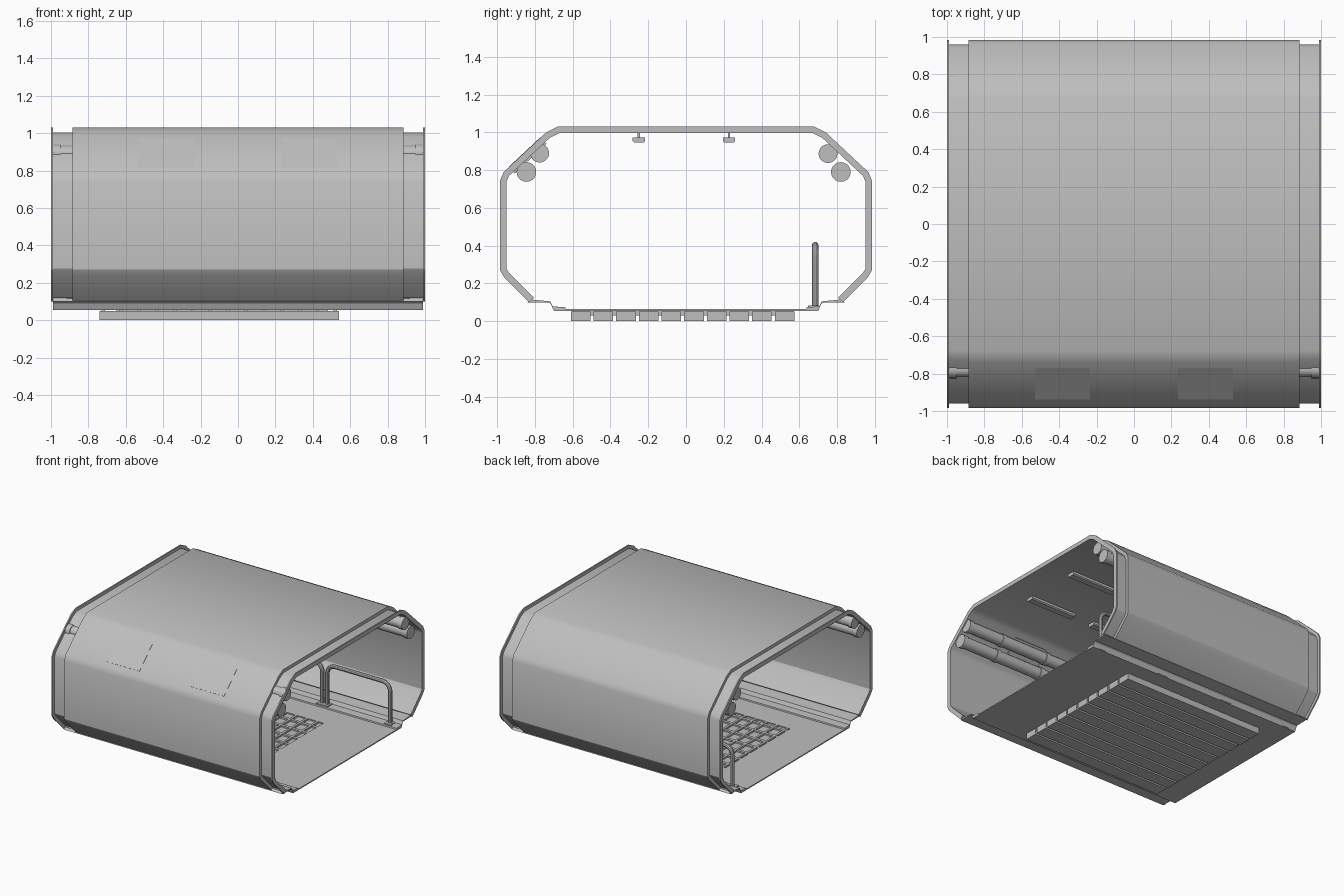
import bpy, bmesh, math
from mathutils import Vector

if "Cube" in bpy.data.objects:
    bpy.data.objects.remove(bpy.data.objects["Cube"])

mat = bpy.data.materials.new("plain_grey")
mat.diffuse_color = (0.52, 0.52, 0.52, 1)
mat.use_nodes = True
mat.node_tree.nodes["Principled BSDF"].inputs["Base Color"].default_value = mat.diffuse_color


def finish(name, bm, smooth=True):
    bmesh.ops.recalc_face_normals(bm, faces=bm.faces)
    me = bpy.data.meshes.new(name)
    bm.to_mesh(me)
    bm.free()
    ob = bpy.data.objects.new(name, me)
    bpy.context.collection.objects.link(ob)
    me.materials.append(mat)
    if smooth:
        bpy.context.view_layer.objects.active = ob
        ob.select_set(True)
        bpy.ops.object.shade_smooth_by_angle(angle=math.radians(28))
        ob.select_set(False)
    return ob


def add_box(bm, x0, x1, y0, y1, z0, z1):
    vs = bmesh.ops.create_cube(bm, size=1)["verts"]
    for v in vs:
        v.co = ((x0 + x1) / 2 + v.co.x * (x1 - x0),
                (y0 + y1) / 2 + v.co.y * (y1 - y0),
                (z0 + z1) / 2 + v.co.z * (z1 - z0))


def prism(bm, pts, x0, x1):
    """Extrude a closed (y, z) outline along x."""
    a = [bm.verts.new((x0, y, z)) for y, z in pts]
    b = [bm.verts.new((x1, y, z)) for y, z in pts]
    n = len(pts)
    for i in range(n):
        j = (i + 1) % n
        bm.faces.new((a[i], a[j], b[j], b[i]))
    bm.faces.new(a[::-1])
    bm.faces.new(b)


def tube(bm, path, r, sides=10):
    """Sweep a circle along a planar path in xz."""
    rings = []
    for i, p in enumerate(path):
        t = (path[min(i + 1, len(path) - 1)] - path[max(i - 1, 0)]).normalized()
        u = Vector((0, 1, 0))
        w = t.cross(u)
        rings.append([bm.verts.new(p + r * (math.cos(k * math.tau / sides) * u
                      + math.sin(k * math.tau / sides) * w)) for k in range(sides)])
    for a, b in zip(rings, rings[1:]):
        for k in range(sides):
            m = (k + 1) % sides
            bm.faces.new((a[k], a[m], b[m], b[k]))
    bm.faces.new(rings[0])
    bm.faces.new(rings[-1])


# Octagonal hull section, half profile from roof to sill
half = [(.68, 1.03), (.74, 1.0), (.965, .79), (.985, .745),
        (.985, .27), (.965, .235), (.83, .10)]
full = [Vector((-y, z)) for y, z in half[::-1]] + [Vector(p) for p in half]


def inset(d):
    out = []
    for i, p in enumerate(full):
        ns = []
        for a, b in ((i - 1, i), (i, i + 1)):
            if a >= 0 and b < len(full):
                t = (full[b] - full[a]).normalized()
                ns.append(Vector((t.y, -t.x)))
        n = sum(ns, Vector((0, 0))).normalized()
        out.append(p + n * d / n.dot(ns[0]))
    return out


def hull_band(name, x0, x1, d0, d1):
    bm = bmesh.new()
    outer, inner = inset(d0), inset(d1)
    rings = [[bm.verts.new((x, p.x, p.y)) for p in prof]
             for x, prof in ((x0, outer), (x1, outer), (x1, inner), (x0, inner))]
    for k in range(4):
        a, b = rings[k], rings[(k + 1) % 4]
        for i in range(len(a) - 1):
            bm.faces.new((a[i], a[i + 1], b[i + 1], b[i]))
    for e in (0, -1):
        bm.faces.new([r[e] for r in rings])
    return finish(name, bm)


hull_band("inner_skin", -.992, .992, .026, .034)
hull_band("outer_shell", -.885, .885, 0, .027)
for s, side in ((-1, "left"), (1, "right")):
    x = sorted((s * .99, s * 1.0))
    hull_band(side + "_end_flange", x[0], x[1], 0, .034)

# Stepped sills joining hull to floor
bm = bmesh.new()
for s in (-1, 1):
    prism(bm, [(s * y, z) for y, z in ((.84, .10), (.825, .115), (.72, .105), (.705, .078),
               (.64, .074), (.635, .055), (.70, .055), (.715, .09), (.725, .098))], -.99, .99)
finish("floor_sills", bm, False)

# Floor plates around the grate opening
GX0, GX1, GY = -.65, .48, .42
bm = bmesh.new()
add_box(bm, -.99, GX0, -.7, .7, .055, .064)
add_box(bm, GX1, .99, -.7, .7, .055, .064)
for s in (-1, 1):
    y = sorted((s * GY, s * .7))
    add_box(bm, GX0, GX1, y[0], y[1], .055, .064)
finish("floor_plate", bm, False)

# Underfloor grate: long slats with cross bars
bm = bmesh.new()
for i in range(10):
    y = -.61 + i * .12
    add_box(bm, -.74, .54, y, y + .104, 0, .05)
finish("grate_slats", bm, False)
bm = bmesh.new()
for i in range(14):
    x = -.73 + i * .0955
    add_box(bm, x, x + .018, -.6, .57, .03, .0555)
    if GX0 < x < GX1 - .02:
        add_box(bm, x, x + .018, -GY, GY, .05, .064)
for i in range(9):
    y = -.498 + i * .12
    if abs(y) < GY:
        add_box(bm, GX0, GX1, y - .012, y + .012, .05, .062)
finish("grate_cross_bars", bm, False)

# Service pipes with collars under the roof slopes
for name, y, z, r in (("front_upper_pipe", -.775, .89, .05), ("front_lower_pipe", -.845, .79, .052),
                      ("back_upper_pipe", .752, .887, .05), ("back_lower_pipe", .82, .79, .052)):
    bm = bmesh.new()
    tube(bm, [Vector((-.99, y, z)), Vector((.99, y, z))], r - .006, 20)
    for c in (-.97, -.645, -.22, .22, .645, .97):
        tube(bm, [Vector((c - .02, y, z)), Vector((c + .02, y, z))], r, 20)
    finish(name, bm)

# Hanging ceiling lamps
bm = bmesh.new()
for y in (-.25, .228):
    for x in (-.6, 0, .6):
        prism(bm, [(y - .032, .953), (y - .024, .945), (y + .024, .945), (y + .032, .953),
                   (y + .032, .973), (y - .032, .973)], x - .21, x + .21)
        for sx in (-.15, .15):
            add_box(bm, x + sx - .008, x + sx + .008, y - .006, y + .006, .97, 1.0)
finish("ceiling_lamps", bm, False)

# Handrails along the back wall
bm = bmesh.new()
for cx in (-.615, 0, .615):
    w, top, c = .285, .403, .07
    path = [Vector((cx - w, .684, .065))]
    for sx, a0 in ((-1, 180), (1, 90)):
        for k in range(6):
            a = math.radians(a0 - k * 18)
            path.append(Vector((cx + sx * (w - c) + c * math.cos(a), .684,
                                top - c + c * math.sin(a))))
    path.append(Vector((cx + w, .684, .065)))
    tube(bm, path, .017)
    for sx in (-w, w):
        add_box(bm, cx + sx - .03, cx + sx + .03, .645, .705, .06, .084)
finish("handrails", bm)

# Hatches set into the front roof slope
t = Vector((-.225, .21)).normalized()
n = Vector((-t.y, -t.x))
bm = bmesh.new()
mid = Vector((-.8245, .9185 + .003))
u = Vector((-t.x, t.y))
mid = Vector((-.965, .79)) + u * .152
for s in (-1, 1):
    x = sorted((s * .235, s * .53))
    corners = [mid + u * a - Vector((u.y, -u.x)) * b
               for a, b in ((-.115, .002), (.115, .002), (.115, -.045), (-.115, -.045))]
    prism(bm, [(p.x, p.y) for p in corners], x[0], x[1])
finish("roof_hatches", bm, False)
